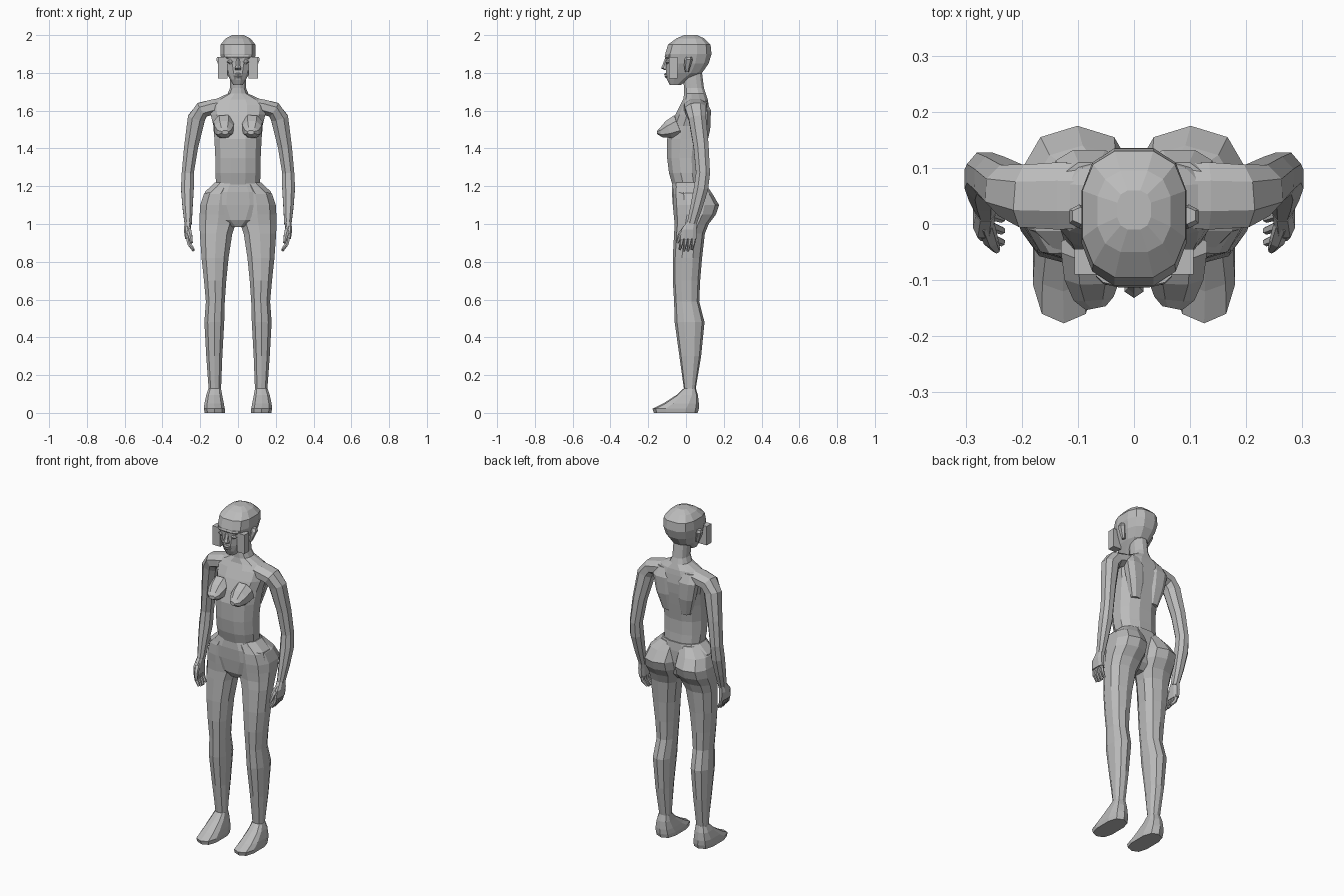
import bpy
import bmesh
import math
from mathutils import Vector

CM = 0.01  # all part sizes below are in hundredths of a unit

cube = bpy.data.objects.get("Cube")
if cube:
    bpy.data.objects.remove(cube, do_unlink=True)

grey = bpy.data.materials.new("plain_grey")
grey.use_nodes = True
tone = (0.5, 0.5, 0.5, 1.0)
grey.diffuse_color = tone
grey.node_tree.nodes["Principled BSDF"].inputs["Base Color"].default_value = tone


def skin(name, rings, side=1):
    """Join rings of points into a closed flat-shaded body."""
    bm = bmesh.new()
    loops = []
    for ring in rings:
        loops.append([bm.verts.new((p.x * side * CM, p.y * CM, p.z * CM)) for p in ring])
    count = len(loops[0])
    for low, high in zip(loops, loops[1:]):
        for i in range(count):
            j = (i + 1) % count
            bm.faces.new((low[i], low[j], high[j], high[i]))
    bm.faces.new(loops[0])
    bm.faces.new(loops[-1])
    bmesh.ops.recalc_face_normals(bm, faces=bm.faces)
    mesh = bpy.data.meshes.new(name)
    bm.to_mesh(mesh)
    bm.free()
    mesh.materials.append(grey)
    obj = bpy.data.objects.new(name, mesh)
    bpy.context.collection.objects.link(obj)
    return obj


def unit_ring(sides, square):
    """Rounded outline reaching one unit each way; lower square is boxier."""
    points = []
    for i in range(sides):
        angle = math.tau * (i + 0.5) / sides
        c, s = math.cos(angle), math.sin(angle)
        points.append((math.copysign(abs(c) ** square, c), math.copysign(abs(s) ** square, s)))
    reach = max(p[0] for p in points)
    tall = max(p[1] for p in points)
    return [(u / reach, v / tall) for u, v in points]


def stack(name, levels, sides=10, square=0.85, side=1):
    """Level rings given as z, x from, x to, y front, y back."""
    outline = unit_ring(sides, square)
    rings = []
    for z, xa, xb, ya, yb in levels:
        rings.append([Vector(((xa + xb + (xb - xa) * u) / 2,
                              (ya + yb + (yb - ya) * v) / 2, z)) for u, v in outline])
    return skin(name, rings, side)


def centred(name, levels, sides=12, square=0.85):
    """Level rings symmetric in x, given as z, half width, y front, y back."""
    return stack(name, [(z, -w, w, ya, yb) for z, w, ya, yb in levels], sides, square)


def tube(name, stations, sides=8, side=1):
    """Limb along a path, given as x, y, z, radius across, radius deep."""
    outline = unit_ring(sides, 0.9)
    centres = [Vector(s[:3]) for s in stations]
    rings = []
    for i, station in enumerate(stations):
        along = (centres[min(i + 1, len(centres) - 1)] - centres[max(i - 1, 0)]).normalized()
        guide = Vector((1, 0, 0)) if abs(along.y) > 0.7 else Vector((0, 1, 0))
        across = guide.cross(along).normalized()
        deep = along.cross(across)
        rings.append([centres[i] + across * u * station[3] + deep * v * station[4]
                      for u, v in outline])
    return skin(name, rings, side)


def block(name, low, high, side=1):
    """Square-cornered block between two corners."""
    rings = [[Vector((x, y, z)) for x, y in ((low[0], low[1]), (high[0], low[1]),
                                             (high[0], high[1]), (low[0], high[1]))]
             for z in (low[2], high[2])]
    return skin(name, rings, side)


# Torso and neck
centred("torso", [
    (120, 11.5, -7, 10), (127, 12, -9, 9.5), (135, 12, -10, 9.5), (145, 12.5, -10, 11),
    (152, 13, -8, 12), (158, 14.5, -5.5, 12.5), (163, 15, -3, 12), (166, 12, -1.5, 11.5),
    (169, 5.5, -1, 10.5), (172, 4.2, -1, 9.5), (180, 4.2, -2, 8.5)])

# Pelvis
centred("pelvis", [
    (98.5, 4, -4, 6), (102, 12, -6, 9), (110, 19, -7, 11),
    (117, 17.5, -7.5, 11), (122, 12.2, -7.2, 10.5)])

# Head, from chin to crown
centred("head", [
    (173.5, 2.5, -8.5, -3), (176.5, 4.2, -10, 2), (180, 6.2, -10.5, 8.5),
    (185, 8.3, -10.5, 12), (190, 9.4, -11, 13.5), (195, 9.2, -9.5, 13),
    (198.3, 6.5, -5, 9.5), (200, 3, -1, 6)], square=0.75)

# Nose, lips and brow
centred("nose", [(181.5, 1.6, -11.5, -8), (182.5, 1.7, -13.2, -8),
                 (184, 1.1, -12.5, -8), (188, 0.8, -11, -8)], sides=6)
centred("upper_lip", [(178.6, 2.5, -11.2, -8), (179.4, 2, -11.6, -8), (180, 0.8, -11, -8)], sides=6)
centred("lower_lip", [(177, 1.2, -10.6, -8), (178, 2, -11.3, -8), (178.4, 2.4, -11, -8)], sides=6)
centred("brow", [(187.5, 6, -10.6, -5), (188.5, 6.8, -11.3, -5), (189.5, 6.8, -11, -5)], square=0.7)

for label, side in (("left", 1), ("right", -1)):
    # Eye, ear and the square plate beside the face
    stack(label + "_eye", [(184.8, 3.2, 4.6, -10.4, -8), (185.8, 2, 6, -10.9, -8),
                           (186.8, 3, 5, -10.5, -8)], 8, side=side)
    stack(label + "_ear", [(180.5, 7, 8.8, -0.5, 1.5), (184, 7.5, 10.3, -1, 2.5),
                           (187, 8, 11.5, -0.8, 3.5), (188.5, 8, 11, 0, 3)], 6, side=side)
    block(label + "_face_plate", (5.5, -9, 177), (10.6, -4.5, 188.3), side)

    # Bust
    tube(label + "_breast", [(7.5, -4, 152, 6, 5.5), (7.4, -9, 150, 4.8, 5),
                             (7.2, -13, 148.5, 2.6, 3.6), (6.8, -15, 148.5, 1, 1.8)], side=side)

    # Shoulder blade
    stack(label + "_shoulder_blade", [(140, 3, 9, 6, 10.5), (150, 2, 12, 6, 12.8),
                                      (160, 2, 14, 6, 13.2), (165, 4, 12, 5, 11)], 8, side=side)

    # Arm from the collar to the wrist
    tube(label + "_arm", [
        (6, 5, 163, 4, 5.5), (13, 5, 162, 4, 6), (19, 5, 160.5, 4.2, 5.6),
        (22, 6, 156, 4.6, 4.6), (24.8, 8, 141, 3.7, 4), (26.6, 9, 127, 3.2, 3.7),
        (26.8, 8, 119, 3.4, 3.8), (26.7, 5.5, 109, 2.7, 3.2), (26.4, 3, 100, 1.9, 2.5)], side=side)

    # Palm, fingers and thumb
    stack(label + "_palm", [(101, 24.7, 28.2, 0.5, 5.5), (97, 25, 28.7, -2.5, 5.5),
                            (92, 25, 28, -3, 5.5)], 8, 0.7, side)
    for finger in range(4):
        y = -2 + finger * 2.1
        tip = 86.5 - (0.8 if finger in (1, 2) else 0)
        tube(f"{label}_finger_{finger + 1}", [
            (26.5, y, 93, 1.1, 1.1), (25.8, y - 0.5, 89.5, 1, 1),
            (23.5, y - 1.3, tip, 0.6, 0.7)], 6, side)
    tube(label + "_thumb", [(26.5, 0, 98, 1.4, 1.6), (25.5, -3, 94.5, 1.2, 1.3),
                            (24.5, -4.6, 90, 0.6, 0.7)], 6, side)

    # Leg with buttock, thigh, knee and calf
    stack(label + "_leg", [
        (12, 9, 15.5, -1, 5), (30, 8.3, 16.8, -3.5, 8), (48, 7.3, 17.8, -6, 9.8),
        (59, 7, 17, -6.3, 7), (70, 6.2, 18, -7, 7.5), (82, 5, 19.3, -7, 8.5),
        (95, 3, 20.2, -6.3, 10), (100, 1.2, 20.4, -6, 12), (105, 0.2, 20.3, -6.5, 15.8),
        (110, 0.2, 20, -7, 17.5), (116, 0.3, 18, -7, 14), (121, 1, 12, -6.5, 10.5)],
        side=side)

    # Foot
    stack(label + "_foot", [
        (0, 7, 17.7, -17, 6.2), (2.2, 7, 18, -17.7, 6.8), (5, 7.5, 17.8, -12, 6.8),
        (9.5, 8.4, 16.8, -5, 6.3), (13, 9, 15.6, -1.2, 5.2)], square=0.7, side=side)
